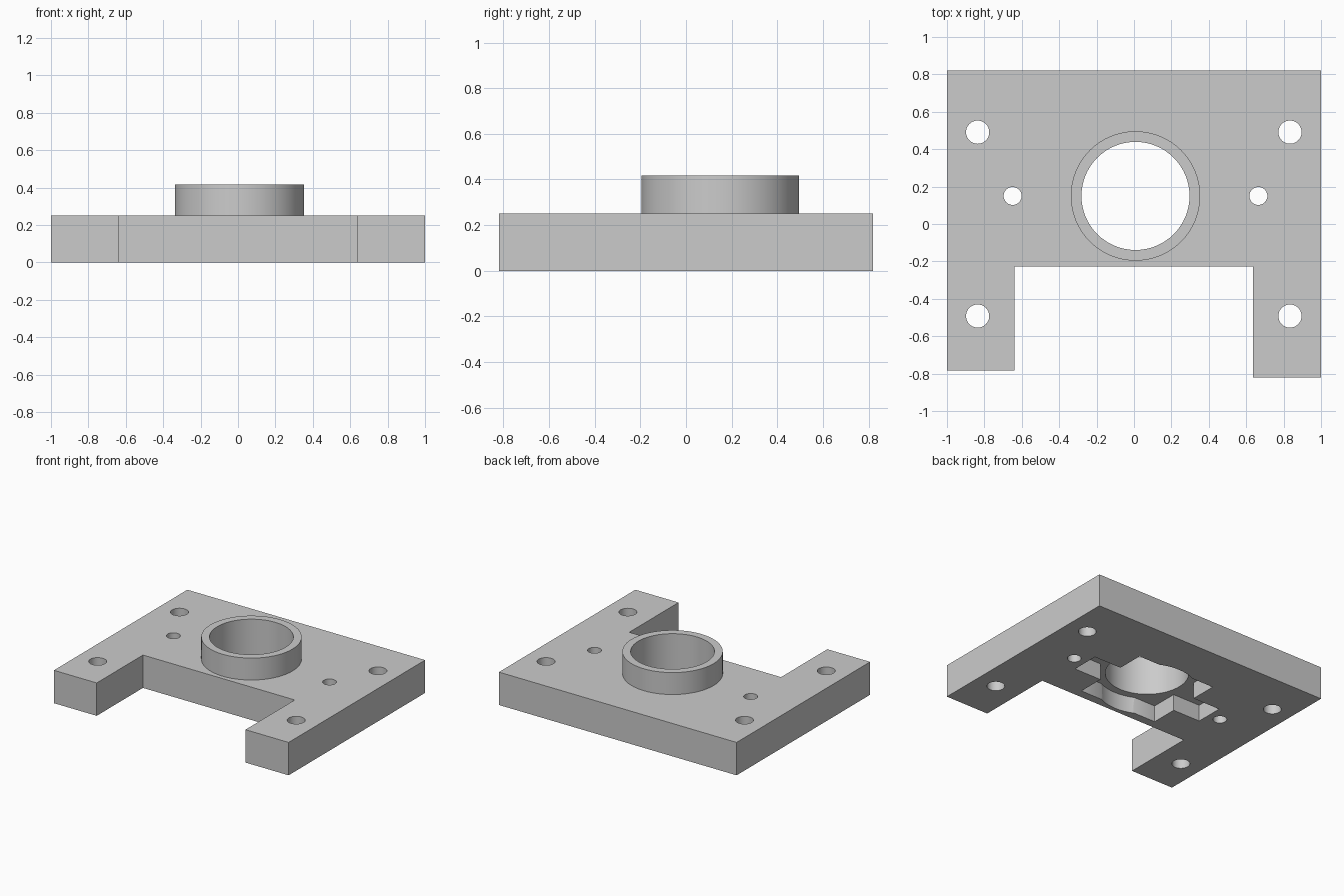
import bpy, bmesh
from math import radians, cos, sin, tau

if "Cube" in bpy.data.objects:
    bpy.data.objects.remove(bpy.data.objects["Cube"], do_unlink=True)

grey = bpy.data.materials.new("machined grey")
grey.use_nodes = True
grey.diffuse_color = (0.6, 0.6, 0.6, 1)
grey.node_tree.nodes["Principled BSDF"].inputs["Base Color"].default_value = (0.6, 0.6, 0.6, 1)

CX, CY = 0.008, 0.15          # bore centre
PLATE_TOP, RING_TOP, POCKET = 0.25, 0.417, 0.125


def prism(name, outline, z0, z1):
    """Extrude a closed 2D outline from z0 to z1."""
    bm = bmesh.new()
    face = bm.faces.new([bm.verts.new((x, y, z0)) for x, y in outline])
    ext = bmesh.ops.extrude_face_region(bm, geom=[face])
    for v in ext["geom"]:
        if isinstance(v, bmesh.types.BMVert):
            v.co.z = z1
    bmesh.ops.recalc_face_normals(bm, faces=bm.faces)
    mesh = bpy.data.meshes.new(name)
    bm.to_mesh(mesh)
    bm.free()
    mesh.materials.append(grey)
    obj = bpy.data.objects.new(name, mesh)
    bpy.context.collection.objects.link(obj)
    return obj


def circle(x, y, r, n=64):
    return [(x + r * cos(tau * i / n), y + r * sin(tau * i / n)) for i in range(n)]


def rect(hx, hy):
    return [(CX - hx, CY - hy), (CX + hx, CY - hy), (CX + hx, CY + hy), (CX - hx, CY + hy)]


def cut(target, outline, z0, z1):
    """Subtract a prism from the target and discard the cutter."""
    cutter = prism("cutter", outline, z0, z1)
    cutter.hide_render = True
    mod = target.modifiers.new("cut", "BOOLEAN")
    mod.operation, mod.solver, mod.object = "DIFFERENCE", "EXACT", cutter
    bpy.context.view_layer.objects.active = target
    bpy.ops.object.modifier_apply(modifier=mod.name)
    bpy.data.objects.remove(cutter, do_unlink=True)


def smooth(obj):
    bpy.ops.object.select_all(action="DESELECT")
    obj.select_set(True)
    bpy.context.view_layer.objects.active = obj
    bpy.ops.object.shade_smooth_by_angle(angle=radians(30))


# Base plate with two legs of slightly different length
plate = prism("base_plate", [
    (-1, 0.82), (-1, -0.784), (-0.64, -0.784), (-0.64, -0.228),
    (0.637, -0.228), (0.637, -0.82), (1, -0.82), (1, 0.82)], 0, PLATE_TOP)

# Cross-shaped pocket in the underside
cut(plate, rect(0.33, 0.312), -0.1, POCKET)
cut(plate, rect(0.56, 0.107), -0.1, POCKET)

# Seat for the ring, mounting holes and small screw holes
cut(plate, circle(CX, CY, 0.346), POCKET - 0.25, 0.5)
for x in (-0.836, 0.834):
    for y in (0.491, -0.492):
        cut(plate, circle(x, y, 0.062, 40), -0.1, 0.5)
for x in (-0.649, 0.665):
    cut(plate, circle(x, CY, 0.048, 40), -0.1, 0.5)
smooth(plate)

# Raised ring around the bore
ring = prism("bearing_ring", circle(CX, CY, 0.346), POCKET, RING_TOP)
cut(ring, circle(CX, CY, 0.289), -0.1, 0.6)
smooth(ring)
